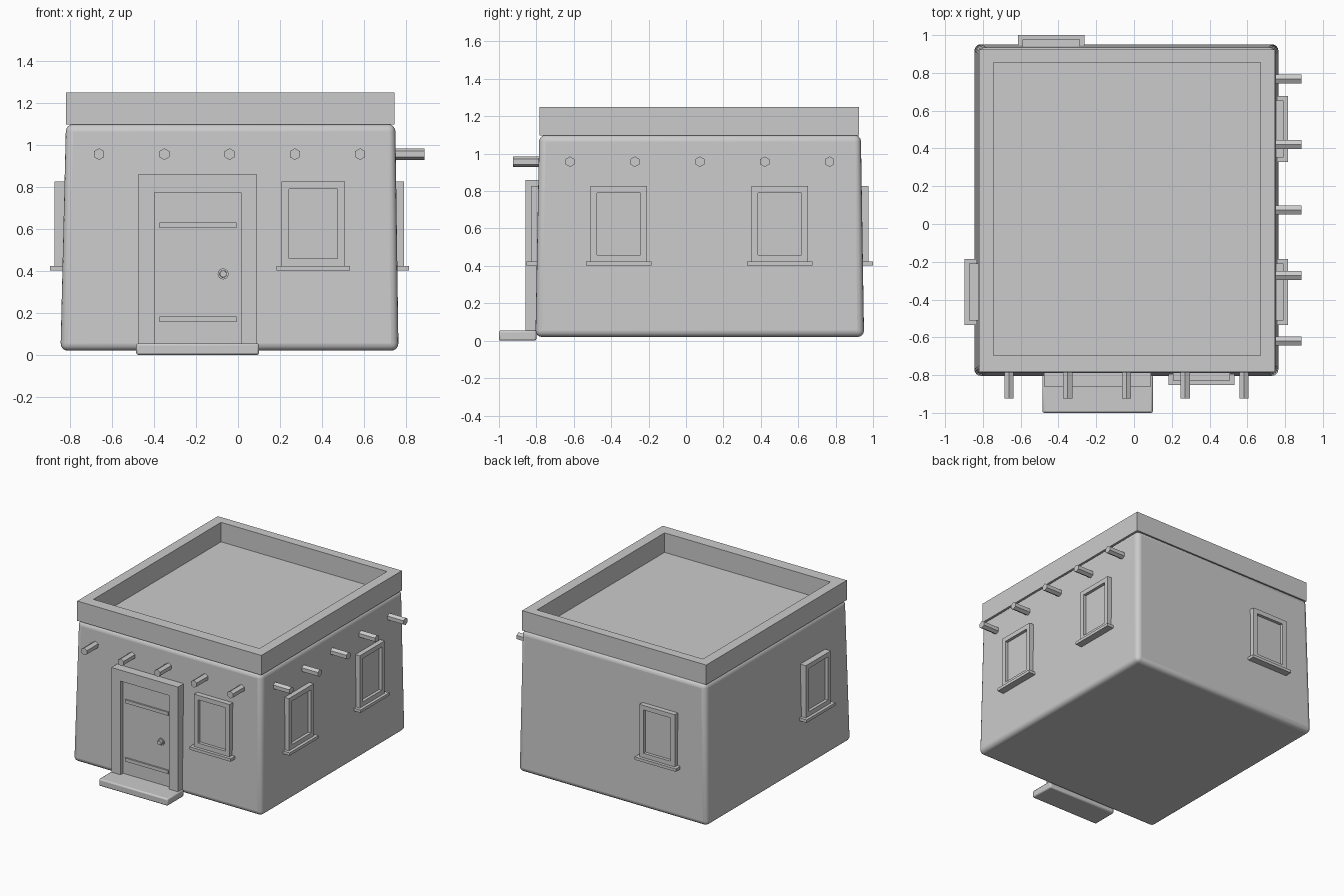
import bpy, bmesh, math
from mathutils import Matrix, Vector

if "Cube" in bpy.data.objects:
    bpy.data.objects.remove(bpy.data.objects["Cube"])

# Wall space: u = along the wall, w = outward distance, v = height; a = wall angle (0 = front)
def place(u, w, v, a):
    return Matrix.Rotation(math.radians(a), 3, 'Z') @ Vector((u, -w, v))

def finish(name, bm, bevel=0, segs=2, smooth=False):
    bmesh.ops.recalc_face_normals(bm, faces=bm.faces)
    me = bpy.data.meshes.new(name)
    bm.to_mesh(me)
    bm.free()
    ob = bpy.data.objects.new(name, me)
    bpy.context.collection.objects.link(ob)
    if bevel:
        m = ob.modifiers.new("bevel", 'BEVEL')
        m.width, m.segments = bevel, segs
    if smooth:
        bpy.ops.object.select_all(action='DESELECT')
        ob.select_set(True)
        bpy.context.view_layer.objects.active = ob
        bpy.ops.object.shade_smooth_by_angle(angle=math.radians(35))
    return ob

def prism(name, pts, w0, w1, a=0, **kw):
    """Outline in (u, v) pushed out from w0 to w1."""
    bm = bmesh.new()
    lo = [bm.verts.new(place(u, w0, v, a)) for u, v in pts]
    hi = [bm.verts.new(place(u, w1, v, a)) for u, v in pts]
    n = len(pts)
    bm.faces.new(lo)
    bm.faces.new(hi)
    for i in range(n):
        j = (i + 1) % n
        bm.faces.new((lo[i], lo[j], hi[j], hi[i]))
    return finish(name, bm, **kw)

def rect(u0, u1, v0, v1):
    return [(u0, v0), (u1, v0), (u1, v1), (u0, v1)]

def ring(name, outer, inner, to3d, d0, d1):
    """Rectangular frame; to3d maps (p, q, depth) to a point."""
    bm = bmesh.new()
    loops = [[bm.verts.new(to3d(p, q, d)) for p, q in r]
             for r, d in ((outer, d0), (outer, d1), (inner, d1), (inner, d0))]
    for k in range(4):
        A, B = loops[k], loops[(k + 1) % 4]
        for i in range(4):
            j = (i + 1) % 4
            bm.faces.new((A[i], A[j], B[j], B[i]))
    return finish(name, bm)

def rod(name, u, v, w0, w1, r, sides, a=0, r2=None, smooth=False):
    bm = bmesh.new()
    bmesh.ops.create_cone(bm, cap_ends=True, segments=sides, radius1=r,
                          radius2=r2 or r, depth=w1 - w0)
    rot = Matrix.Rotation(math.radians(a), 4, 'Z') @ Matrix.Rotation(math.pi / 2, 4, 'X')
    bmesh.ops.transform(bm, verts=bm.verts,
                        matrix=Matrix.Translation(place(u, (w0 + w1) / 2, v, a)) @ rot)
    return finish(name, bm, smooth=smooth)

# Rounded, slightly tapering adobe body
bm = bmesh.new()
lo = [bm.verts.new((x, y, 0.02)) for x, y in rect(-0.846, 0.765, -0.805, 0.952)]
hi = [bm.verts.new((x, y, 1.10)) for x, y in rect(-0.82, 0.75, -0.785, 0.935)]
bm.faces.new(lo)
bm.faces.new(hi)
for i in range(4):
    j = (i + 1) % 4
    bm.faces.new((lo[i], lo[j], hi[j], hi[i]))
finish("adobe_body", bm, bevel=0.035, segs=4, smooth=True)

# Parapet around the flat roof
ring("parapet", rect(-0.82, 0.747, -0.783, 0.925), rect(-0.743, 0.669, -0.695, 0.855),
     lambda x, y, z: Vector((x, y, z)), 1.098, 1.25)

# Windows: frame, pane and sill
def window(name, u, wall, a):
    ring(name + "_frame", rect(u - 0.151, u + 0.151, 0.424, 0.826),
         rect(u - 0.116, u + 0.116, 0.459, 0.791),
         lambda p, q, d: place(p, d, q, a), wall - 0.025, wall + 0.034)
    prism(name + "_pane", rect(u - 0.118, u + 0.118, 0.457, 0.793),
          wall - 0.025, wall + 0.011, a)
    prism(name + "_sill", rect(u - 0.175, u + 0.175, 0.402, 0.424),
          wall - 0.025, wall + 0.057, a)

window("front_window", 0.358, 0.795, 0)
window("right_window_near", -0.36, 0.757, 90)
window("right_window_far", 0.502, 0.757, 90)
window("back_window", 0.438, 0.943, 180)
window("left_window", 0.36, 0.84, -90)

# Projecting roof beams on the front and right walls
for i in range(5):
    rod(f"front_beam_{i + 1}", -0.662 + 0.311 * i, 0.957, 0.70, 0.924, 0.028, 6)
    rod(f"right_beam_{i + 1}", -0.62 + 0.347 * i, 0.957, 0.66, 0.888, 0.028, 6, a=90)

# Door: surround, panel, two rails and knob
prism("door_surround", [(-0.476, 0.045), (-0.398, 0.045), (-0.398, 0.775), (0.014, 0.775),
                        (0.014, 0.045), (0.09, 0.045), (0.09, 0.86), (-0.476, 0.86)],
      0.77, 0.859)
prism("door_panel", rect(-0.40, 0.016, 0.045, 0.777), 0.77, 0.828)
for tag, v in (("lower", 0.171), ("upper", 0.619)):
    prism(f"door_rail_{tag}", rect(-0.374, -0.007, v - 0.013, v + 0.013), 0.80, 0.84)
rod("door_knob_plate", -0.071, 0.386, 0.82, 0.838, 0.026, 16, smooth=True)
rod("door_knob", -0.071, 0.386, 0.82, 0.856, 0.018, 16, r2=0.016, smooth=True)

# Front step
prism("front_step", rect(-0.485, 0.1, 0.0, 0.055), 0.80, 1.0, bevel=0.01, segs=2, smooth=True)
